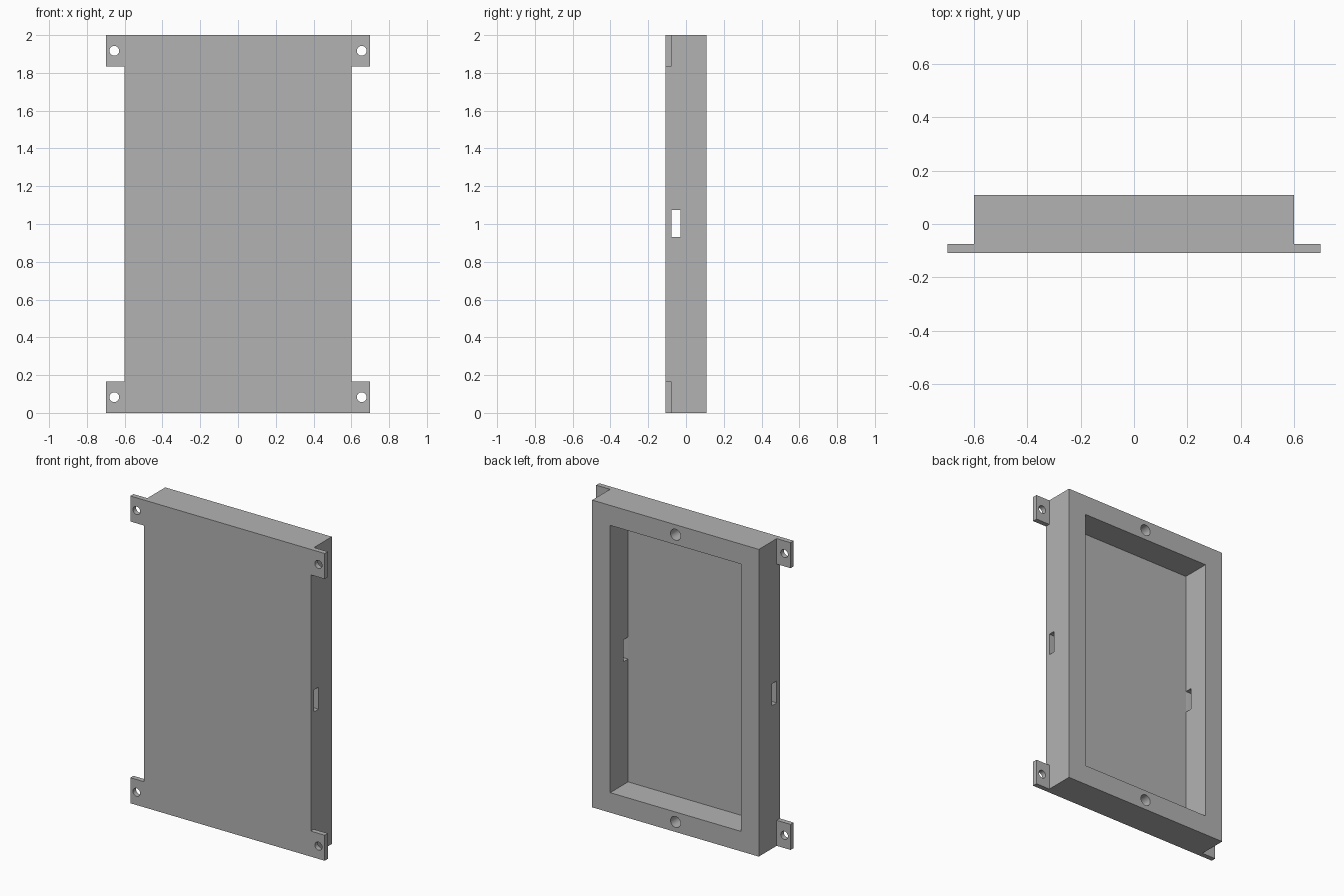
import bpy
from math import pi

if "Cube" in bpy.data.objects:
    bpy.data.objects.remove(bpy.data.objects["Cube"], do_unlink=True)

# Main dimensions
WIDTH, HEIGHT, DEPTH = 1.2, 2.0, 0.216
WALL, PLATE = 0.13, 0.032
TAB_W, TAB_H = 0.1, 0.166
FRONT, BACK = -DEPTH / 2, DEPTH / 2
FLOOR = FRONT + PLATE

grey = bpy.data.materials.new("plain grey")
grey.use_nodes = True
COLOUR = (0.45, 0.45, 0.45, 1)
grey.diffuse_color = COLOUR
grey.node_tree.nodes["Principled BSDF"].inputs["Base Color"].default_value = COLOUR


def box(name, x, y, z):
    """Box from (min, max) ranges along each axis."""
    bpy.ops.mesh.primitive_cube_add(size=1, location=[sum(r) / 2 for r in (x, y, z)])
    ob = bpy.context.object
    ob.name = name
    ob.scale = [r[1] - r[0] for r in (x, y, z)]
    bpy.ops.object.transform_apply(location=True, rotation=True, scale=True)
    return ob


def drill(x, z, y, radius):
    """Round cutter running front to back over the y range."""
    bpy.ops.mesh.primitive_cylinder_add(vertices=32, radius=radius, depth=y[1] - y[0],
                                        location=(x, sum(y) / 2, z), rotation=(pi / 2, 0, 0))
    ob = bpy.context.object
    ob.name = "hole_cutter"
    bpy.ops.object.transform_apply(location=True, rotation=True, scale=True)
    return ob


def combine(target, tool, operation):
    """Apply a boolean and discard the tool object."""
    tool.hide_render = True
    mod = target.modifiers.new(operation, 'BOOLEAN')
    mod.operation, mod.object, mod.solver = operation, tool, 'EXACT'
    bpy.context.view_layer.objects.active = target
    bpy.ops.object.modifier_apply(modifier=mod.name)
    bpy.data.objects.remove(tool, do_unlink=True)


# Housing block
half = WIDTH / 2
body = box("housing", (-half, half), (FRONT, BACK), (0, HEIGHT))

# Mounting tabs at the four corners, each with a screw hole
for side in (-1, 1):
    for low in (0, HEIGHT - TAB_H):
        x = sorted((side * (half - WALL / 2), side * (half + TAB_W)))
        combine(body, box("mounting_tab", x, (FRONT, FLOOR), (low, low + TAB_H)), 'UNION')
        hole = drill(side * 0.655, low + TAB_H / 2, (FRONT - 0.1, FLOOR + 0.01), 0.026)
        combine(body, hole, 'DIFFERENCE')

# Open recess at the back
recess = box("recess_cutter", (WALL - half, half - WALL), (FLOOR, BACK + 0.1),
             (WALL, HEIGHT - WALL))
combine(body, recess, 'DIFFERENCE')

# Cable slot through both side walls, level with the recess floor
slot = box("slot_cutter", (-1, 1), (FLOOR, FLOOR + 0.046), (0.93, 1.073))
combine(body, slot, 'DIFFERENCE')

# Blind holes in the top and bottom rails
for z in (WALL / 2, HEIGHT - WALL / 2):
    combine(body, drill(0, z, (FLOOR, BACK + 0.1), 0.036), 'DIFFERENCE')

body.data.materials.clear()
body.data.materials.append(grey)
bpy.ops.object.select_all(action='DESELECT')
body.select_set(True)
bpy.context.view_layer.objects.active = body
bpy.ops.object.shade_smooth_by_angle(angle=pi / 6)
